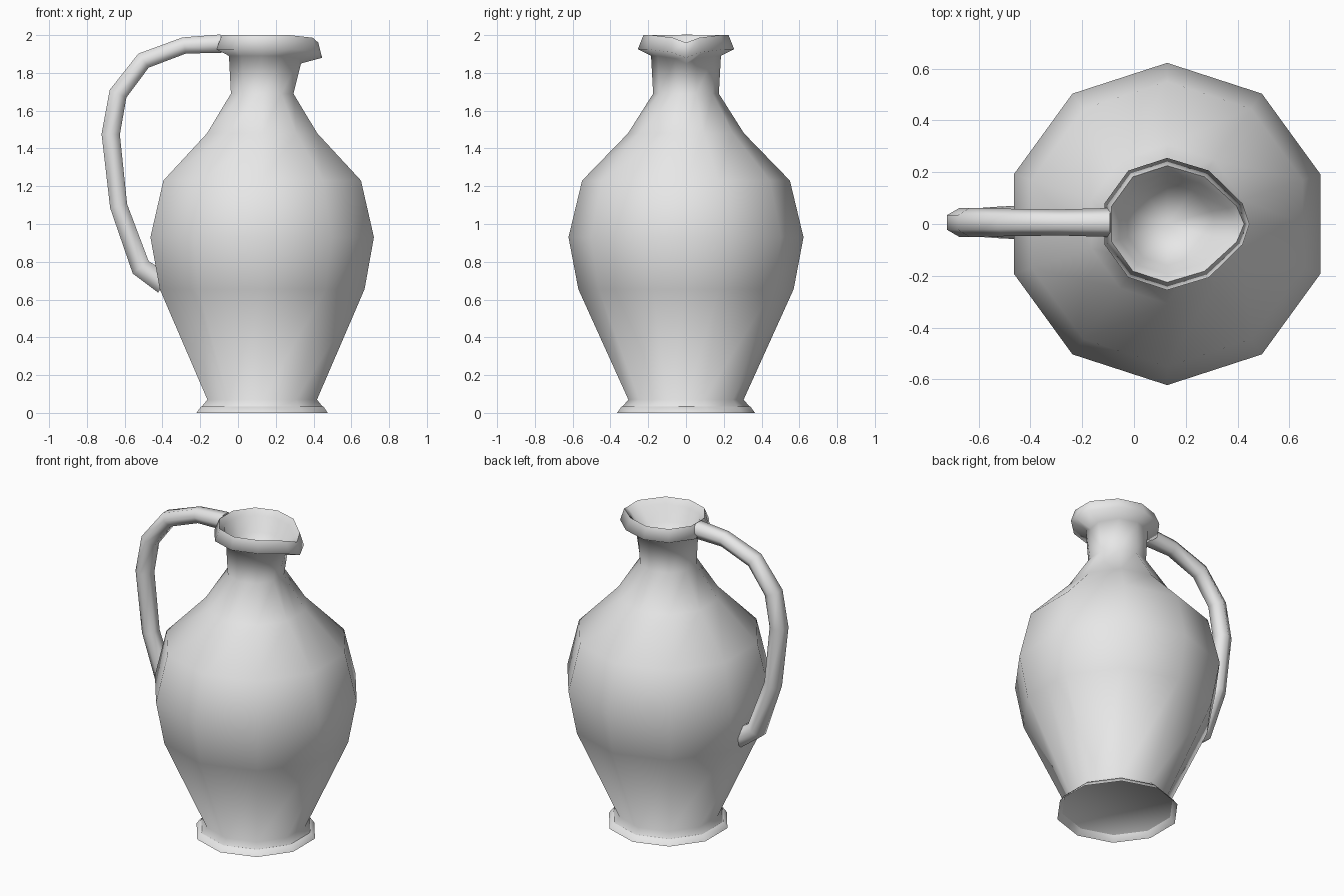
import bpy, bmesh
from math import cos, sin, pi, radians
from mathutils import Vector

cube = bpy.data.objects.get("Cube")
if cube:
    bpy.data.objects.remove(cube)

clay = bpy.data.materials.new("grey_clay")
clay.use_nodes = True
clay.diffuse_color = (0.8, 0.8, 0.8, 1)
clay.node_tree.nodes["Principled BSDF"].inputs["Base Color"].default_value = (0.8, 0.8, 0.8, 1)

CENTRE_X = 0.128


def bridge(bm, lower, upper):
    n = len(lower)
    for i in range(n):
        j = (i + 1) % n
        bm.faces.new((lower[i], lower[j], upper[j], upper[i]))


def finish(bm, name, angle):
    bmesh.ops.recalc_face_normals(bm, faces=bm.faces)
    mesh = bpy.data.meshes.new(name)
    bm.to_mesh(mesh)
    bm.free()
    mesh.materials.append(clay)
    obj = bpy.data.objects.new(name, mesh)
    bpy.context.collection.objects.link(obj)
    bpy.ops.object.select_all(action='DESELECT')
    obj.select_set(True)
    bpy.context.view_layer.objects.active = obj
    bpy.ops.object.shade_smooth_by_angle(angle=radians(angle))
    return obj


# Jug body: ten-sided lathe with an extra column for the pouring lip.
# Each ring: radius, height, lip reach, lip drop
RINGS = [
    (0.34, 0.035, 0, 0), (0.365, 0, 0, 0), (0.305, 0.07, 0, 0),
    (0.57, 0.655, 0, 0), (0.622, 0.93, 0, 0), (0.55, 1.23, 0, 0),
    (0.307, 1.48, 0, 0), (0.174, 1.69, 0, 0),
    (0.185, 1.89, 0.03, 0.04), (0.255, 1.925, 0.075, 0.045),
    (0.225, 2.0, 0.083, 0.04), (0.195, 1.965, 0.075, 0.035),
    (0.16, 1.87, 0.03, 0.01),
]


def ring(bm, radius, height, reach, drop):
    verts = []
    for k in range(10):
        a = radians(18 + 36 * k)
        near = {0: 0.65, 9: 0.65, 1: 0.15, 8: 0.15}.get(k, 0)
        verts.append(bm.verts.new((CENTRE_X + radius * cos(a) + reach * near,
                                   radius * sin(a),
                                   height - drop * (0.35 if k in (0, 9) else 0))))
    tip = CENTRE_X + radius * cos(pi / 10) + reach
    verts.append(bm.verts.new((tip, 0, height - drop)))
    return verts


bm = bmesh.new()
loops = [ring(bm, *r) for r in RINGS]
for lower, upper in zip(loops, loops[1:]):
    bridge(bm, lower, upper)
bm.faces.new(loops[0])
# Hollow of the mouth
well = bm.verts.new((CENTRE_X, 0, 1.72))
mouth = loops[-1]
for i, v in enumerate(mouth):
    bm.faces.new((v, mouth[(i + 1) % len(mouth)], well))
finish(bm, "jug_body", 100)

# Handle: six-sided tube swept along a bent path (x, z, thickness)
PATH = [
    (-0.09, 1.955, 1), (-0.285, 1.945, 0.9), (-0.5, 1.865, 0.95),
    (-0.635, 1.69, 1), (-0.674, 1.475, 1), (-0.632, 1.095, 0.95),
    (-0.515, 0.77, 1.1), (-0.39, 0.685, 1.2),
]
bm = bmesh.new()
points = [Vector((x, 0.006, z)) for x, z, s in PATH]
tube = []
for i, p in enumerate(points):
    into = (p - points[max(i - 1, 0)]).normalized()
    out = (points[min(i + 1, len(points) - 1)] - p).normalized()
    tangent = (into + out).normalized()
    side = Vector((0, 1, 0))
    normal = tangent.cross(side)
    size = 0.056 * PATH[i][2]
    tube.append([bm.verts.new(p + size * (cos(k * pi / 3) * side + sin(k * pi / 3) * normal))
                 for k in range(6)])
for lower, upper in zip(tube, tube[1:]):
    bridge(bm, lower, upper)
bm.faces.new(tube[0])
bm.faces.new(tube[-1])
finish(bm, "handle", 75)
